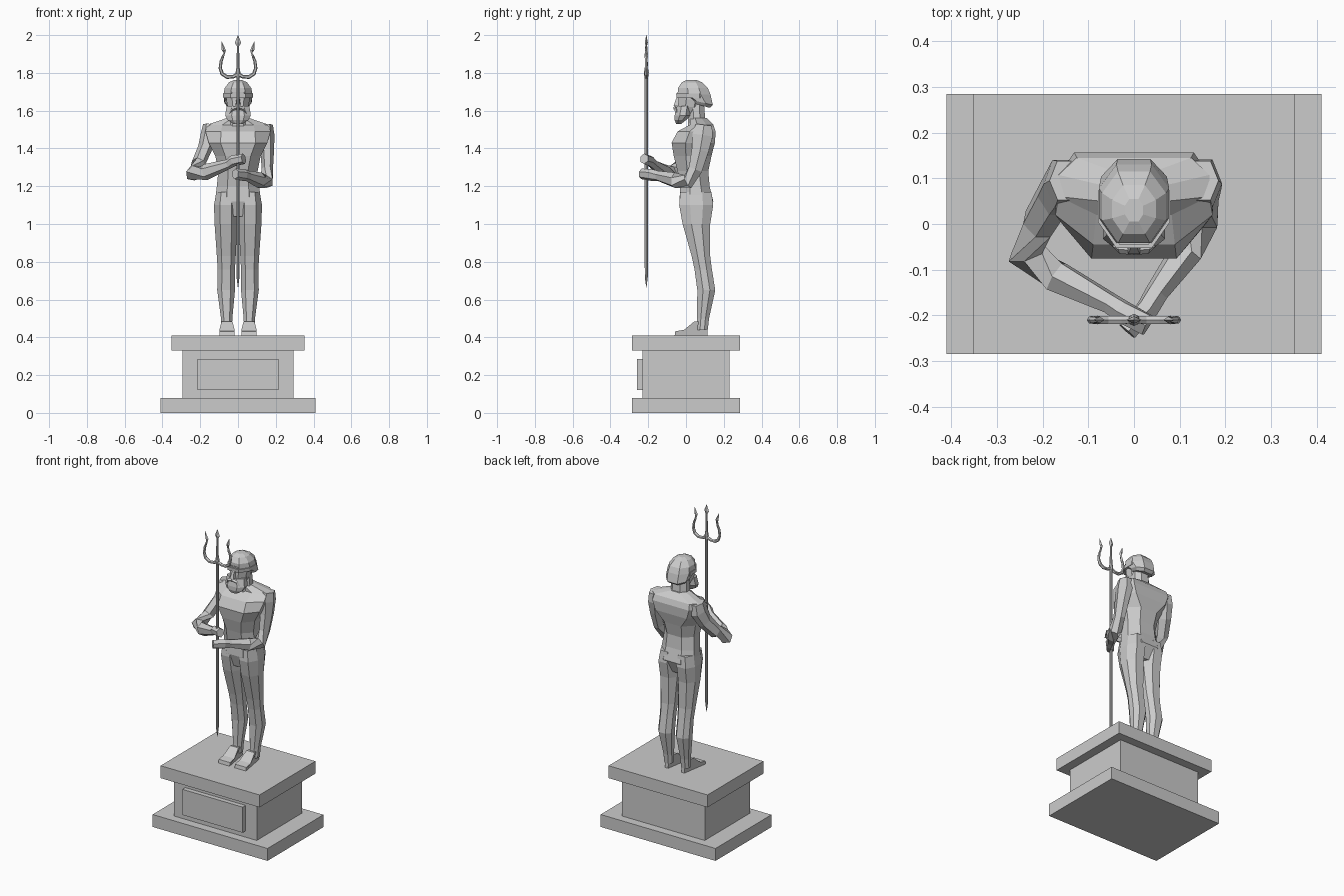
import bpy, bmesh, math
from mathutils import Vector


def make(name, rings, mirror=False):
    """Skin a list of equal-length point rings, cap both ends, optionally mirror in x."""
    bm = bmesh.new()
    vs = [[bm.verts.new(p) for p in r] for r in rings]
    n = len(vs[0])
    for a, b in zip(vs, vs[1:]):
        for i in range(n):
            j = (i + 1) % n
            bm.faces.new((a[i], a[j], b[j], b[i]))
    bm.faces.new(vs[0])
    bm.faces.new(vs[-1])
    bmesh.ops.recalc_face_normals(bm, faces=bm.faces)
    me = bpy.data.meshes.new(name)
    bm.to_mesh(me)
    bm.free()
    ob = bpy.data.objects.new(name, me)
    bpy.context.collection.objects.link(ob)
    if mirror:
        ob.modifiers.new("mirror", 'MIRROR').use_mirror_merge = False
    return ob


def box(name, x, y0, y1, z0, z1):
    make(name, [[(-x, y0, z), (x, y0, z), (x, y1, z), (-x, y1, z)] for z in (z0, z1)])


def ring(z, x0, x1, y0, y1, f=.25, b=.25, tilt=0):
    """Eight-sided chamfered section; f and b inset the front and back, tilt raises the front."""
    w, d = x1 - x0, y1 - y0
    pts = [(x0 + f*w, y0), (x1 - f*w, y0), (x1, y0 + .32*d), (x1, y1 - .3*d),
           (x1 - b*w, y1), (x0 + b*w, y1), (x0, y1 - .3*d), (x0, y0 + .32*d)]
    return [(x, y, z + tilt*(y1 - y)/d) for x, y in pts]


def sym(z, w, y0, y1, f=.25, b=.25, tilt=0):
    return ring(z, -w, w, y0, y1, f, b, tilt)


def tube(name, path, n=6, mirror=False):
    """Sweep an n-sided section along (point, half_a, half_b) stations."""
    P = [Vector(p) for p, a, b in path]
    rings = []
    for i, (p, a, b) in enumerate(path):
        t = Vector()
        if i:
            t += (P[i] - P[i-1]).normalized()
        if i < len(P) - 1:
            t += (P[i+1] - P[i]).normalized()
        t.normalize()
        s = t.cross(Vector((0, 1, 0))).normalized()
        u = t.cross(s)
        rings.append([P[i] + s*a*math.cos(k*math.tau/n) + u*b*math.sin(k*math.tau/n)
                      for k in range(n)])
    return make(name, rings, mirror)


# Pedestal
box("plinth_bottom", .41, -.285, .285, 0, .08)
box("plinth_block", .295, -.23, .23, .08, .33)
box("plinth_top", .353, -.285, .285, .33, .41)
box("plaque", .215, -.26, -.23, .12, .285)

# Torso
make("torso", [
    sym(1.04, .075, -.01, .11),
    sym(1.12, .122, -.035, .145),
    sym(1.20, .112, -.03, .125),
    sym(1.28, .104, -.045, .118),
    sym(1.36, .12, -.065, .135, .22),
    sym(1.43, .155, -.076, .153, .2, .14),
    sym(1.49, .172, -.045, .157, .24, .12),
    sym(1.525, .165, .02, .145, .25, .12),
    sym(1.56, .062, .02, .11)])

# Legs
make("leg", [
    ring(.44, .032, .088, .055, .115),
    ring(.50, .03, .09, .058, .122),
    ring(.65, .016, .11, .06, .155),
    ring(.76, .016, .108, .045, .137),
    ring(.83, .012, .112, .03, .128),
    ring(1.0, .004, .124, -.018, .128),
    ring(1.10, .003, .127, -.036, .144),
    ring(1.17, .01, .115, -.03, .135)], True)
side = [(.115, .41), (-.06, .41), (-.056, .432), (-.01, .44), (.045, .485), (.112, .485)]
make("foot", [[(x + s*.25*max(0, y), y, z) for y, z in side]
              for x, s in ((.018, 1), (.098, -1))], True)

# Arms, each bent to hold the staff
tube("arm_low_grip", [
    ((.15, .095, 1.525), .035, .05), ((.15, .088, 1.47), .043, .062),
    ((.155, .075, 1.39), .036, .052), ((.155, .05, 1.29), .03, .042),
    ((.15, .01, 1.225), .04, .038), ((.115, -.06, 1.232), .042, .036),
    ((.05, -.15, 1.255), .028, .026), ((.03, -.185, 1.26), .032, .026),
    ((-.015, -.235, 1.265), .028, .024)])
tube("arm_high_grip", [
    ((-.15, .095, 1.525), .035, .05), ((-.155, .088, 1.47), .043, .062),
    ((-.175, .06, 1.40), .038, .052), ((-.21, .0, 1.32), .036, .044),
    ((-.235, -.065, 1.27), .047, .042), ((-.17, -.115, 1.275), .043, .038),
    ((-.05, -.175, 1.318), .026, .024), ((-.025, -.192, 1.335), .03, .026),
    ((.03, -.222, 1.345), .028, .026)])

# Head
make("neck", [sym(1.52, .06, .01, .105), sym(1.64, .05, .01, .095)])
make("face", [
    sym(1.575, .035, -.035, .05), sym(1.62, .055, -.042, .08),
    sym(1.66, .062, -.04, .09), sym(1.70, .064, -.045, .1)])
make("hair", [
    sym(1.615, .058, .02, .125, tilt=.03), sym(1.63, .072, .015, .142, tilt=.03),
    sym(1.685, .077, -.042, .13), sym(1.72, .07, -.042, .115),
    sym(1.75, .048, -.022, .085), sym(1.763, .02, .005, .055)])
make("headband", [sym(1.668, .078, -.05, .125), sym(1.69, .079, -.052, .125)])
make("beard", [
    sym(1.53, .025, -.052, -.025), sym(1.55, .055, -.06, .0),
    sym(1.575, .068, -.06, .025), sym(1.625, .06, -.05, .03, .3)])
make("nose", [
    [(-.013, -.066, 1.625), (.013, -.066, 1.625), (.015, -.03, 1.622), (-.015, -.03, 1.622)],
    [(-.006, -.05, 1.67), (.006, -.05, 1.67), (.009, -.03, 1.67), (-.009, -.03, 1.67)]])
tube("moustache", [((0, -.058, 1.617), .01, .01), ((.03, -.055, 1.608), .009, .01),
                   ((.045, -.048, 1.585), .003, .004)], 4, True)

# Trident
Y = -.21
tube("staff", [((0, Y, z), r, r) for z, r in
               ((.665, .001), (.72, .008), (.78, .0085), (1.77, .0085), (1.80, .013),
                (1.83, .008), (1.94, .006))], 8)
tube("centre_point", [((0, Y, 1.935), .008, .006), ((0, Y, 1.93), .031, .01),
                      ((0, Y, 1.96), .017, .008), ((0, Y, 2.0), .001, .001)], 4)
tube("side_prong", [((x, Y, z), r, r) for x, z, r in
                    ((0, 1.795, .009), (.025, 1.78, .01), (.058, 1.778, .01),
                     (.084, 1.795, .01), (.094, 1.825, .009), (.09, 1.86, .008),
                     (.077, 1.895, .006))], 6, True)
tube("side_point", [((.079, Y, 1.89), .007, .006), ((.08, Y, 1.882), .026, .01),
                    ((.075, Y, 1.92), .011, .007), ((.087, Y, 1.965), .001, .001)], 4, True)
